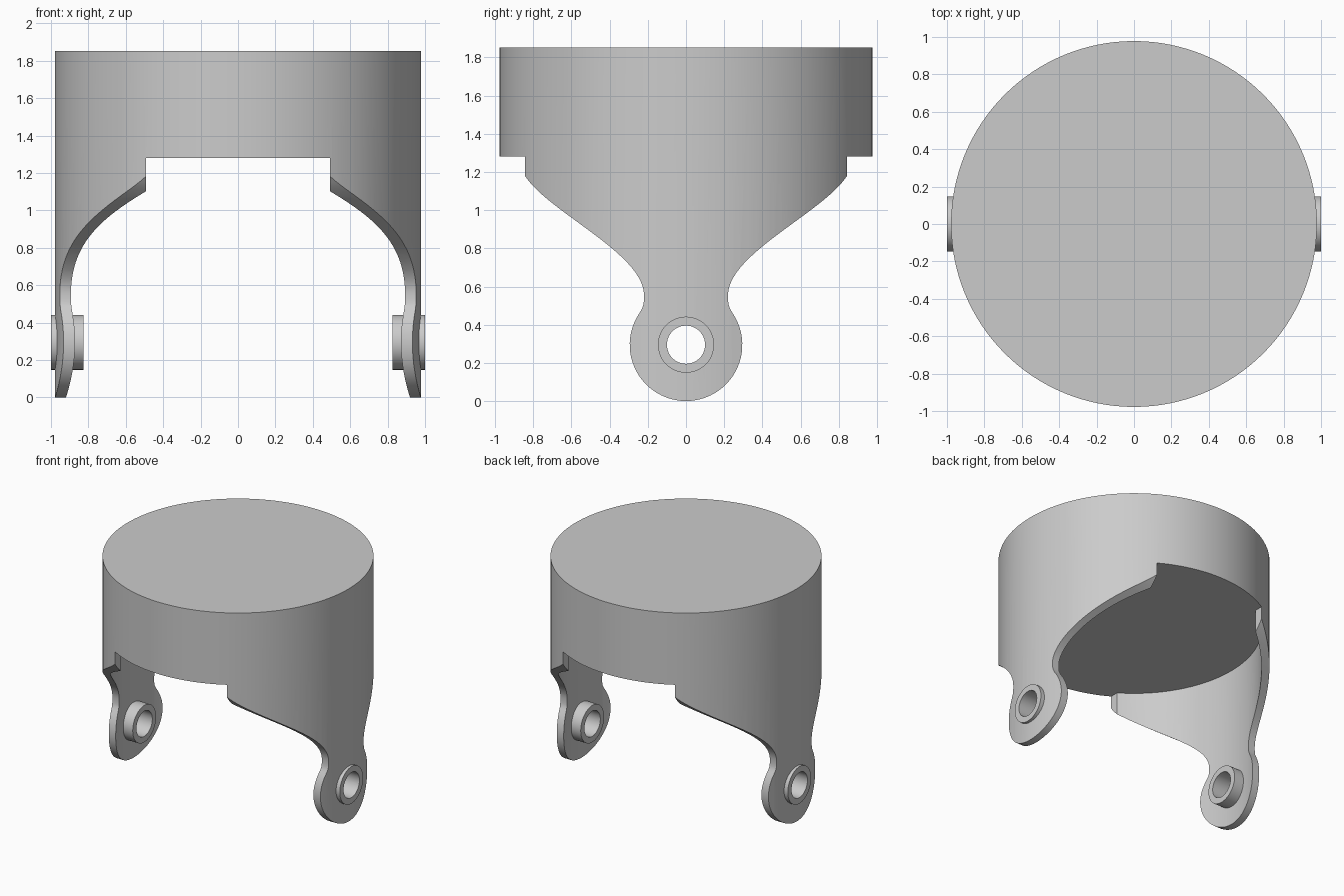
import bpy, bmesh, math
from mathutils import Matrix, Vector
from mathutils.geometry import interpolate_bezier

cube = bpy.data.objects.get("Cube")
if cube:
    bpy.data.objects.remove(cube, do_unlink=True)

R_OUT, R_IN = 0.978, 0.92          # shell radii
TOP, DECK = 1.853, 1.28            # top face and underside of the solid cap
EYE_Z, EYE_R = 0.295, 0.295        # rounded arm end
HOLE_R, BOSS_R = 0.1, 0.147
NOTCH_X = 0.493                    # half width of front and back openings

grey = bpy.data.materials.new("plain grey")
grey.use_nodes = True
grey.diffuse_color = (0.6, 0.6, 0.6, 1)
grey.node_tree.nodes["Principled BSDF"].inputs["Base Color"].default_value = (0.6, 0.6, 0.6, 1)


def finish(name, bm):
    bmesh.ops.recalc_face_normals(bm, faces=bm.faces)
    mesh = bpy.data.meshes.new(name)
    bm.to_mesh(mesh)
    bm.free()
    mesh.materials.append(grey)
    obj = bpy.data.objects.new(name, mesh)
    bpy.context.collection.objects.link(obj)
    return obj


def cylinder(name, radius, start, end, segments, along_x=False):
    """Cylinder along z, or along x at the height of the arm eyes."""
    bm = bmesh.new()
    place = Matrix.Translation((0, 0, (start + end) / 2))
    if along_x:
        place = Matrix.Translation(((start + end) / 2, 0, EYE_Z)) @ Matrix.Rotation(math.pi / 2, 4, 'Y')
    bmesh.ops.create_cone(bm, cap_ends=True, segments=segments, radius1=radius,
                          radius2=radius, depth=end - start, matrix=place)
    return finish(name, bm)


def prism(name, outline, half_width):
    """Extrude a (y, z) outline along x."""
    bm = bmesh.new()
    face = bm.faces.new([bm.verts.new((-half_width, y, z)) for y, z in outline])
    out = bmesh.ops.extrude_face_region(bm, geom=[face])
    moved = [v for v in out["geom"] if isinstance(v, bmesh.types.BMVert)]
    bmesh.ops.translate(bm, verts=moved, vec=(2 * half_width, 0, 0))
    return finish(name, bm)


def cut(obj, cutter):
    mod = obj.modifiers.new("cut", 'BOOLEAN')
    mod.operation, mod.solver, mod.object = 'DIFFERENCE', 'EXACT', cutter
    cutter.hide_render = True
    bpy.context.view_layer.objects.active = obj
    bpy.ops.object.modifier_apply(modifier=mod.name)
    bpy.data.objects.remove(cutter, do_unlink=True)


def bezier(points, steps):
    return [(p.x, p.y) for p in interpolate_bezier(*[Vector(p) for p in points], steps)]


def smooth(obj):
    bpy.ops.object.select_all(action='DESELECT')
    obj.select_set(True)
    bpy.context.view_layer.objects.active = obj
    bpy.ops.object.shade_smooth_by_angle(angle=math.radians(30))


# Arm edge: flared shoulder, narrow neck, round eye
join = math.radians(33)
eye_start = (EYE_R * math.cos(join), EYE_Z + EYE_R * math.sin(join))
shoulder = bezier([(0.84, 1.175), (0.72, 0.99), (0.22, 0.77), (0.22, 0.555)], 28)
neck = bezier([(0.22, 0.555), (0.22, 0.50),
               (eye_start[0] - 0.022, eye_start[1] + 0.034), eye_start], 8)
steps = 24
eye = []
for i in range(1, steps + 1):
    a = join - (join + math.pi / 2) * i / steps
    eye.append((EYE_R * math.cos(a), EYE_Z + EYE_R * math.sin(a)))
side = [(0.87, 1.21)] + shoulder + neck[1:] + eye
side[-1] = (0, 0)
outline = side + [(-y, z) for y, z in reversed(side[:-1])]
outline += [(-1.3, 1.21), (-1.3, -0.3), (1.3, -0.3), (1.3, 1.21)]

# Solid cap with two arms left from its skirt
body = cylinder("cap_with_arms", R_OUT, -0.1, TOP, 128)
cut(body, cylinder("skirt_cutter", R_IN, -0.5, DECK, 128))
cut(body, prism("opening_cutter", [(-1.5, -0.5), (1.5, -0.5), (1.5, DECK), (-1.5, DECK)], NOTCH_X))
cut(body, prism("arm_cutter", outline, 1.3))
cut(body, cylinder("hole_cutter", HOLE_R, -1.5, 1.5, 48, along_x=True))
smooth(body)

# Pivot bosses through the arm ends
for name, start, end in (("left_boss", 0.825, 1.0), ("right_boss", -1.0, -0.825)):
    boss = cylinder(name, BOSS_R, start, end, 48, along_x=True)
    cut(boss, cylinder("hole_cutter", HOLE_R, -1.5, 1.5, 48, along_x=True))
    smooth(boss)
